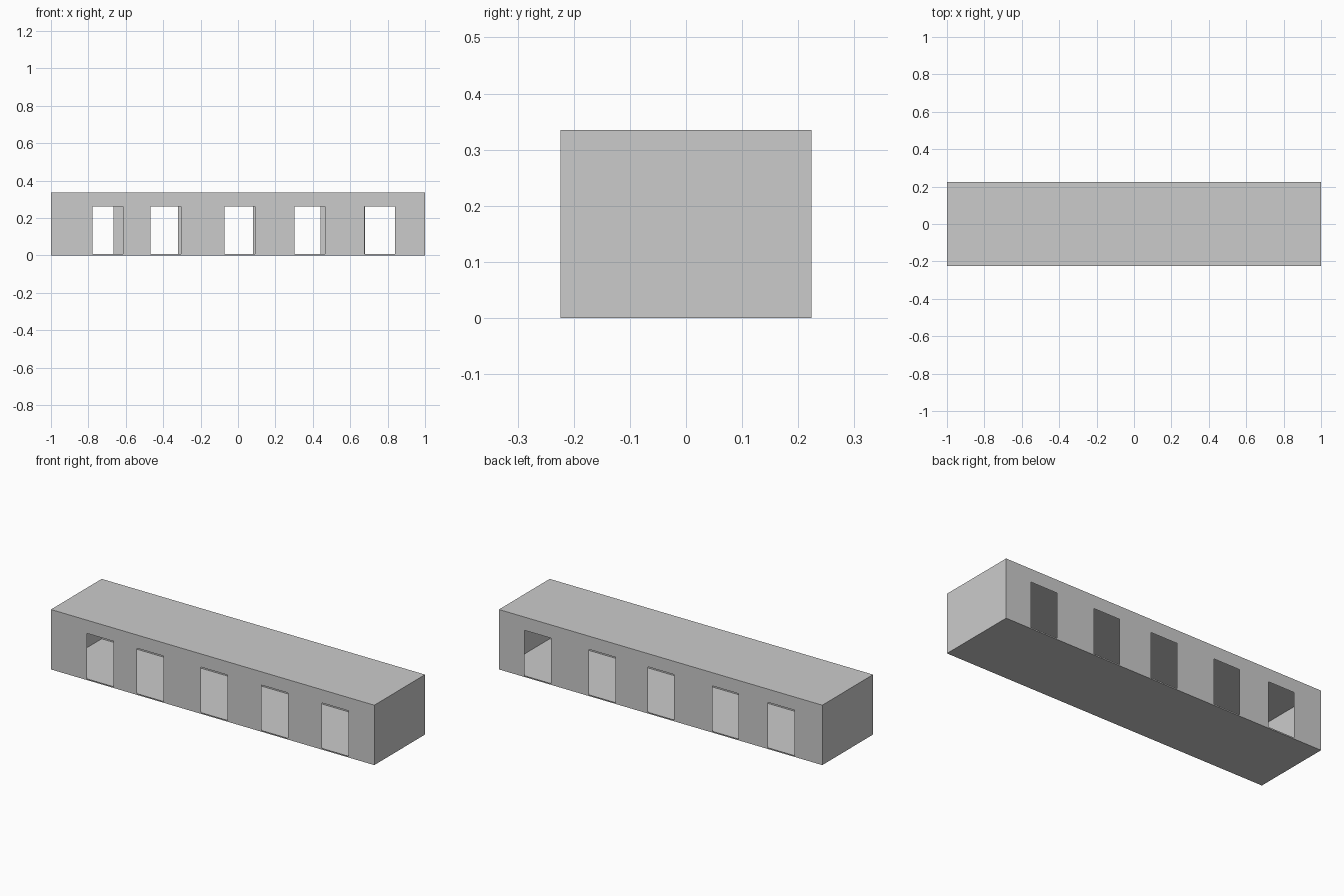
import bpy, bmesh

if "Cube" in bpy.data.objects:
    bpy.data.objects.remove(bpy.data.objects["Cube"])

W, D, H = 1.0, 0.224, 0.335         # half length, half depth, height
SILL, HEAD, OPEN = 0.007, 0.261, 0.163
FRONT_LEFTS = [-0.777, -0.467, -0.071, 0.303, 0.677]
BACK_LEFTS = [-0.828, -0.483, -0.084, 0.279, 0.678]


def sheet(name, quads):
    """Single-skin object from a list of four-corner faces."""
    bm = bmesh.new()
    for q in quads:
        bm.faces.new([bm.verts.new(p) for p in q])
    bmesh.ops.remove_doubles(bm, verts=bm.verts, dist=1e-5)
    me = bpy.data.meshes.new(name)
    bm.to_mesh(me)
    bm.free()
    ob = bpy.data.objects.new(name, me)
    bpy.context.collection.objects.link(ob)
    return ob


def pierced_wall(name, y, lefts):
    """Thin long wall with a row of rectangular openings."""
    xs = sorted([-W, W] + lefts + [x + OPEN for x in lefts])
    zs = [0, SILL, HEAD, H]
    quads = []
    for i in range(len(xs) - 1):
        for j in range(3):
            if i % 2 == 1 and j == 1:
                continue                # the opening
            a, b, c, d = xs[i], xs[i + 1], zs[j], zs[j + 1]
            q = [(a, y, c), (b, y, c), (b, y, d), (a, y, d)]
            quads.append(q if y < 0 else q[::-1])
    return sheet(name, quads)


# Long walls with slightly different opening positions
pierced_wall("front_wall", -D, FRONT_LEFTS)
pierced_wall("back_wall", D, BACK_LEFTS)

# Roof and floor
sheet("roof", [[(-W, -D, H), (W, -D, H), (W, D, H), (-W, D, H)]])
sheet("floor", [[(-W, D, 0), (W, D, 0), (W, -D, 0), (-W, -D, 0)]])

# Closed ends
sheet("right_end_wall", [[(W, -D, 0), (W, D, 0), (W, D, H), (W, -D, H)]])
sheet("left_end_wall", [[(-W, D, 0), (-W, -D, 0), (-W, -D, H), (-W, D, H)]])
